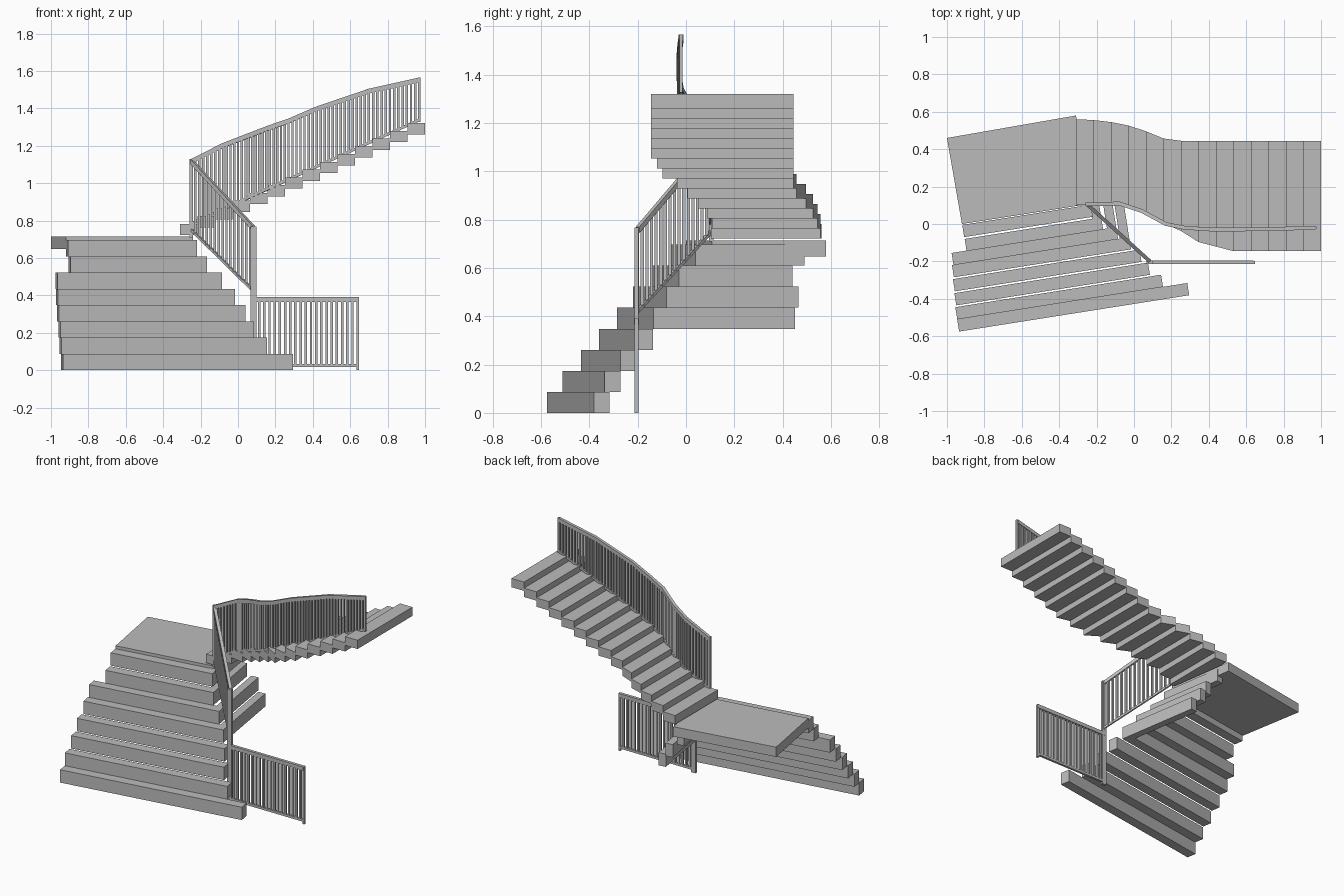
import bpy, bmesh
from mathutils import Vector

cube = bpy.data.objects.get("Cube")
if cube:
    bpy.data.objects.remove(cube, do_unlink=True)

grey = bpy.data.materials.new("plain_grey")
grey.use_nodes = True
colour = (0.5, 0.5, 0.5, 1)
grey.diffuse_color = colour
grey.node_tree.nodes["Principled BSDF"].inputs["Base Color"].default_value = colour


def prism(bm, base, height):
    """Raise a polygon of 3D points straight up into a closed solid."""
    low = [bm.verts.new(p) for p in base]
    high = [bm.verts.new(Vector(p) + Vector((0, 0, height))) for p in base]
    bm.faces.new(low[::-1])
    bm.faces.new(high)
    for i in range(len(low)):
        j = (i + 1) % len(low)
        bm.faces.new((low[i], low[j], high[j], high[i]))


def finish(name, bm):
    bmesh.ops.recalc_face_normals(bm, faces=bm.faces)
    mesh = bpy.data.meshes.new(name)
    bm.to_mesh(mesh)
    bm.free()
    mesh.materials.append(grey)
    obj = bpy.data.objects.new(name, mesh)
    bpy.context.collection.objects.link(obj)


def solid(name, base, height):
    bm = bmesh.new()
    prism(bm, base, height)
    finish(name, bm)


def lerp_at(path, x):
    """Value of a polyline of (x, value) pairs at x."""
    for (xa, a), (xb, b) in zip(path, path[1:]):
        if x <= xb:
            return a + (b - a) * (x - xa) / (xb - xa)
    return path[-1][1]


def beam(bm, path, width, height):
    """Mitred rail along a path; the path is its top centre line."""
    pts = [Vector(p) for p in path]
    sides = []
    for i in range(len(pts)):
        d = pts[min(i + 1, len(pts) - 1)] - pts[max(i - 1, 0)]
        sides.append(Vector((-d.y, d.x, 0)).normalized() * width / 2)
    drop = Vector((0, 0, height))
    for i in range(len(pts) - 1):
        a, b = pts[i] - drop, pts[i + 1] - drop
        prism(bm, (a - sides[i], b - sides[i + 1], b + sides[i + 1], a + sides[i]), height)


def post(bm, x, y, z0, z1, wx, wy):
    prism(bm, [(x + sx * wx / 2, y + sy * wy / 2, z0)
               for sx, sy in ((-1, -1), (1, -1), (1, 1), (-1, 1))], z1 - z0)


def railing(name, tops, bottoms, step=0.0275, thick=0.013):
    """Hand rail, foot rail and evenly spaced balusters between them."""
    bm = bmesh.new()
    beam(bm, tops, 0.02, 0.026)
    beam(bm, bottoms, 0.016, 0.016)
    for t0, t1, b0, b1 in zip(tops, tops[1:], bottoms, bottoms[1:]):
        t0, t1, b0, b1 = map(Vector, (t0, t1, b0, b1))
        count = max(1, round((t1 - t0).xy.length / step))
        for k in range(count):
            t, b = t0.lerp(t1, k / count), b0.lerp(b1, k / count)
            post(bm, t.x, t.y, b.z - 0.008, t.z - 0.015, thick, thick)
    t, b = tops[-1], bottoms[-1]
    post(bm, t[0], t[1], b[2] - 0.02, t[2], thick, thick)
    finish(name, bm)


# Lower flight: long skewed steps; the upper four wrap round the right end
ALONG = Vector((0.988, 0.156, 0))
BACK = Vector((-0.156, 0.988, 0))
RISE, DEPTH, ARM = 0.087, 0.066, 0.05
# left x, left y, right x, y where the side arm ends
lower = [(-0.935, -0.575, 0.295, None), (-0.945, -0.51, 0.155, None),
         (-0.95, -0.435, 0.085, None), (-0.958, -0.36, 0.04, None),
         (-0.963, -0.285, -0.016, 0.45), (-0.965, -0.22, -0.085, 0.465),
         (-0.895, -0.145, -0.165, 0.44), (-0.908, -0.07, -0.22, 0.49)]
for i, (lx, ly, rx, end) in enumerate(lower):
    a = Vector((lx, ly, i * RISE))
    b = a + ALONG * (rx - lx) / ALONG.x
    d = a + BACK * DEPTH
    if end is None:
        base = [a, b, b + BACK * DEPTH, d]
    else:
        c = b + BACK * (end - b.y) / BACK.y
        base = [a, b, c, c - ALONG * ARM, b + BACK * DEPTH - ALONG * ARM, d]
    solid(f"lower_step_{i + 1}", base, RISE)

# Landing
solid("landing", [(-0.92, 0, 0.648), (-0.24, 0.107, 0.648),
                  (-0.31, 0.58, 0.648), (-1, 0.46, 0.648)], 0.066)

# Upper flight: overlapping treads between two curved edges
front_edge = [(-0.31, 0.1), (-0.08, 0.11), (0.04, 0.06), (0.17, 0), (0.24, -0.03),
              (0.34, -0.095), (0.435, -0.12), (0.525, -0.145), (1, -0.145)]
back_edge = [(-0.31, 0.56), (-0.2, 0.555), (-0.1, 0.542), (0, 0.52),
             (0.1, 0.482), (0.17, 0.452), (0.25, 0.445), (1, 0.445)]
TREADS = 14
WIDTH = 1.31 / TREADS
for i in range(TREADS):
    x0 = -0.31 + i * WIDTH
    x1, z = x0 + WIDTH, 0.722 + i * 0.0414
    solid(f"upper_step_{i + 1}",
          [(x0, lerp_at(front_edge, x0), z), (x1, lerp_at(front_edge, x1), z),
           (x1, lerp_at(back_edge, x1), z), (x0, lerp_at(back_edge, x0), z)], 0.06)

# Upper railing following the curve
upper = [(-0.25, 0.105, 1.13), (-0.08, 0.11, 1.215), (0.04, 0.07, 1.26),
         (0.17, 0, 1.31), (0.27, -0.02, 1.345), (0.42, -0.03, 1.41),
         (0.7, -0.028, 1.505), (0.97, -0.02, 1.565)]
railing("upper_railing", upper, [(x, y, 0.905 + 0.455 * x) for x, y, z in upper], 0.022)

# Sloped railing beside the lower flight
railing("sloped_railing", [(-0.25, 0.105, 1.13), (0.085, -0.2, 0.77)],
        [(-0.25, 0.105, 0.76), (0.085, -0.2, 0.43)])

# Level railing on the floor
railing("floor_railing", [(0.085, -0.205, 0.39), (0.64, -0.205, 0.39)],
        [(0.085, -0.205, 0.032), (0.64, -0.205, 0.032)])

# Posts
bm = bmesh.new()
post(bm, 0.083, -0.205, 0, 0.768, 0.034, 0.018)
post(bm, 0.64, -0.205, 0, 0.39, 0.014, 0.016)
post(bm, -0.25, 0.105, 0.71, 1.13, 0.018, 0.018)
finish("railing_posts", bm)
